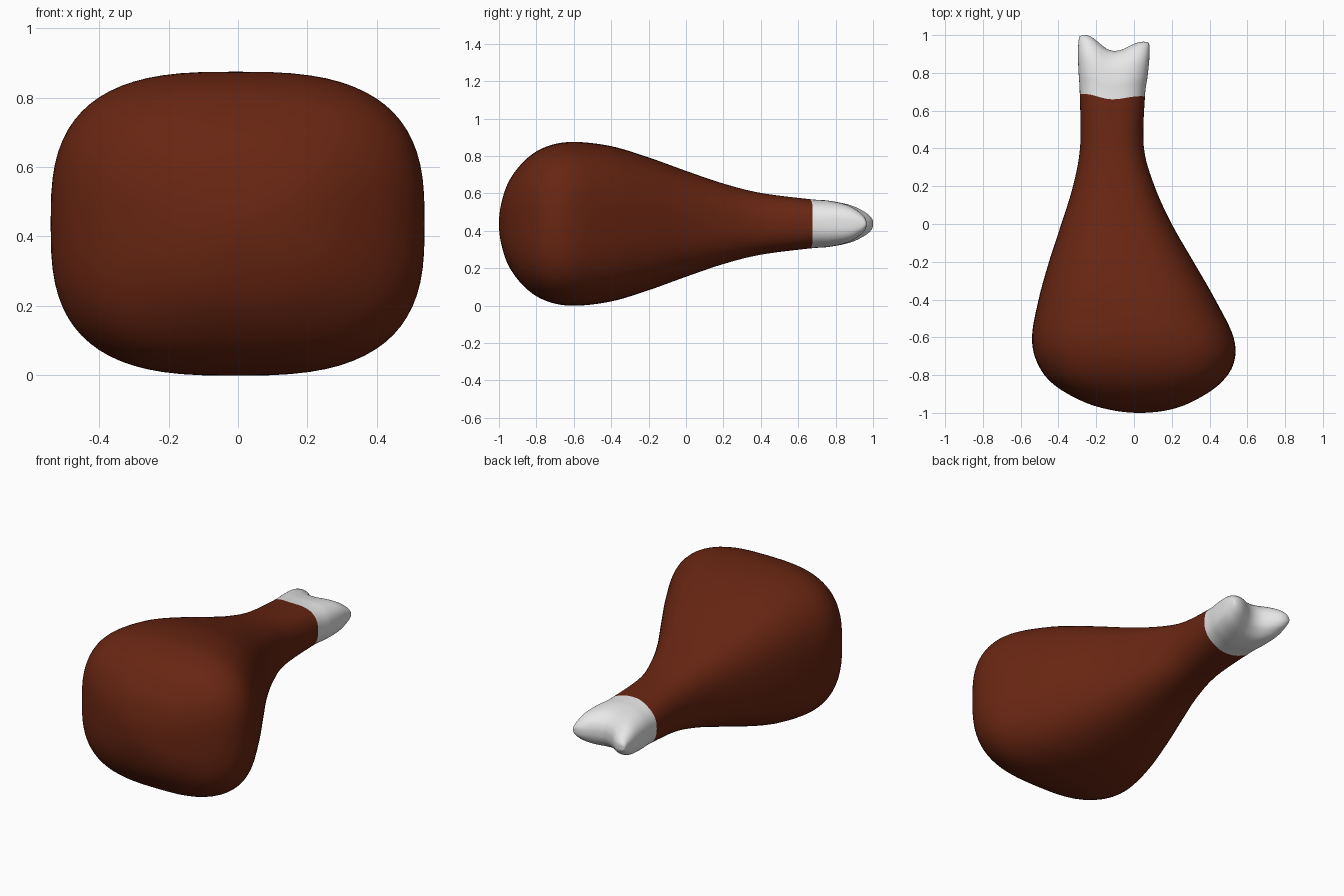
import bpy, bmesh, math
from mathutils import Vector

if "Cube" in bpy.data.objects:
    bpy.data.objects.remove(bpy.data.objects["Cube"])

SIDES, STEPS, MID_Z = 72, 6, 0.437

# Cross-sections: y, left x, right x, half height, roundness exponent, end-notch weight
sections = [Vector(s) for s in (
    (-1.0, .03, .03, 0, 2.7, 0),
    (-.985, -.12, .18, .12, 2.7, 0),
    (-.94, -.27, .31, .24, 2.8, 0),
    (-.85, -.425, .45, .35, 2.9, 0),
    (-.74, -.51, .527, .415, 2.9, 0),
    (-.6, -.54, .527, .438, 2.9, 0),
    (-.4, -.505, .43, .415, 2.8, 0),
    (-.2, -.45, .315, .355, 2.7, 0),
    (0, -.385, .2, .283, 2.6, 0),
    (.2, -.322, .108, .215, 2.5, .05),
    (.4, -.285, .052, .165, 2.4, .15),
    (.66, -.287, .058, .132, 2.5, .33),
    (.76, -.293, .072, .124, 2.7, .45),
    (.84, -.297, .081, .105, 3, .7),
    (.89, -.294, .082, .07, 3, .9),
    (.91, -.29, .079, .036, 3, 1),
    (.915, -.284, .073, 0, 3, 1),
)]
BONE_START = 11


def spline(a, b, c, d, t):
    return 0.5 * (2 * b + (c - a) * t + (2 * a - 5 * b + 4 * c - d) * t * t
                  + (3 * b - a - 3 * c + d) * t ** 3)


def spow(v, p):
    return math.copysign(abs(v) ** p, v)


# Mirrored phantom sections keep both ends round
first, last = sections[1].copy(), sections[-2].copy()
first[1], first[2], first[3] = sections[1][2], sections[1][1], -sections[1][3]
last[3] = -last[3]
pts = [first] + sections + [last]
rings = []
for i in range(len(sections) - 1):
    rings += [spline(*pts[i:i + 4], k / STEPS) for k in range(STEPS)]
rings.append(sections[-1])

# Lofted drumstick body, with two knuckles at the bone end
bm = bmesh.new()
loops = []
for y, xl, xr, hz, n, notch in rings:
    loop = []
    for j in range(SIDES):
        a = 2 * math.pi * j / SIDES
        u = spow(math.cos(a), 2 / n)
        v = spow(math.sin(a), 2 / n)
        knuckle = (.085 if u < 0 else .05) * math.sin(math.pi / 2 * abs(u) / .87) ** 2
        loop.append(bm.verts.new(((xl + xr) / 2 + u * (xr - xl) / 2,
                                  y + notch * knuckle, MID_Z + v * hz)))
    loops.append(loop)
for i in range(len(loops) - 1):
    for j in range(SIDES):
        k = (j + 1) % SIDES
        f = bm.faces.new((loops[i][j], loops[i][k], loops[i + 1][k], loops[i + 1][j]))
        f.smooth = True
        f.material_index = int(i >= BONE_START * STEPS)
bmesh.ops.remove_doubles(bm, verts=bm.verts, dist=1e-5)
bmesh.ops.recalc_face_normals(bm, faces=bm.faces)

mesh = bpy.data.meshes.new("drumstick")
bm.to_mesh(mesh)
bm.free()
for name, col in (("roasted brown", (.138, .019, .006, 1)), ("bone white", (.8, .8, .8, 1))):
    m = bpy.data.materials.new(name)
    m.diffuse_color = col
    m.use_nodes = True
    m.node_tree.nodes["Principled BSDF"].inputs["Base Color"].default_value = m.diffuse_color
    mesh.materials.append(m)
bpy.context.collection.objects.link(bpy.data.objects.new("drumstick", mesh))
